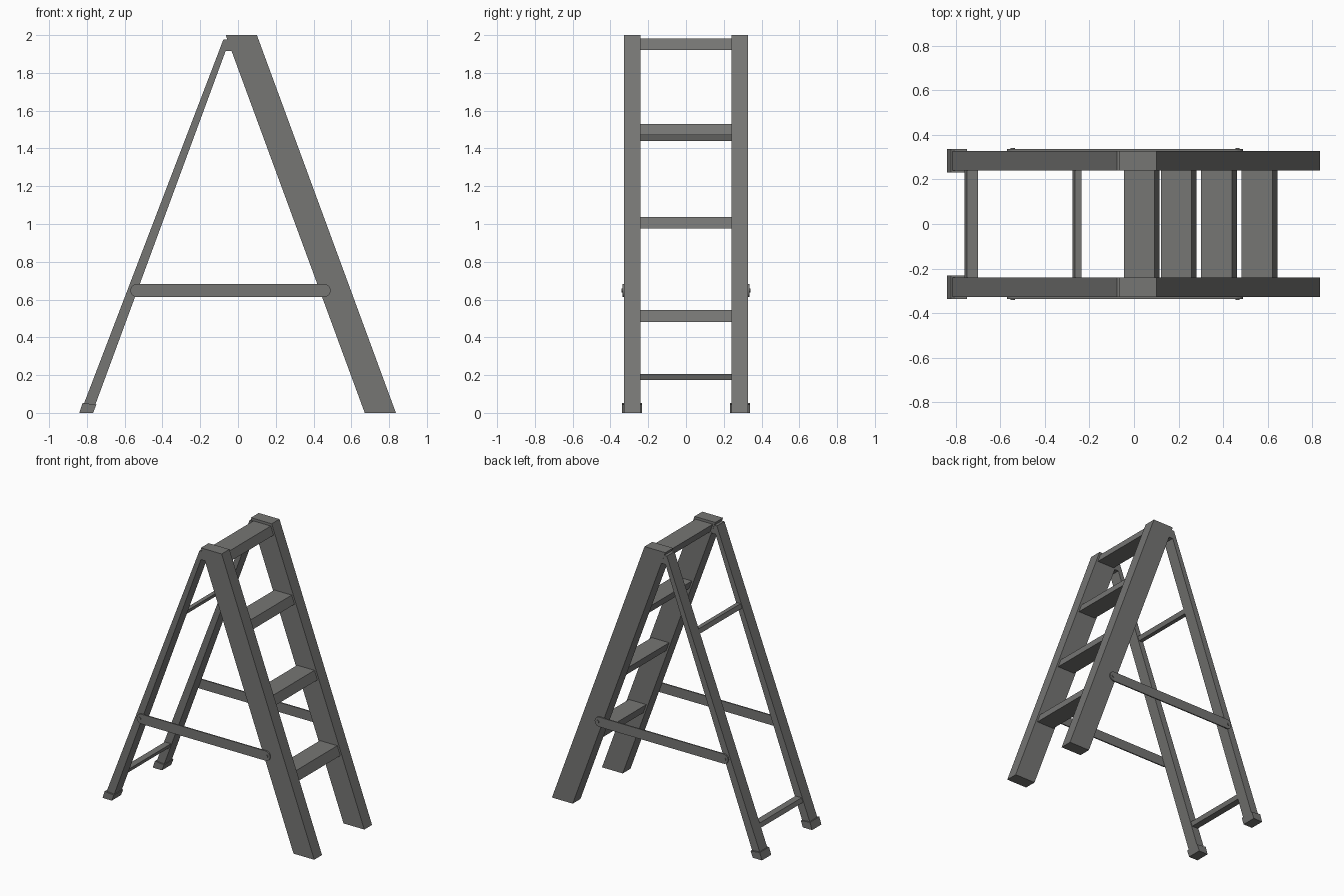
import bpy, bmesh, math

if "Cube" in bpy.data.objects:
    bpy.data.objects.remove(bpy.data.objects["Cube"])

grey = bpy.data.materials.new("dark grey metal")
grey.diffuse_color = (0.18, 0.18, 0.174, 1)
grey.use_nodes = True
grey.node_tree.nodes["Principled BSDF"].inputs["Base Color"].default_value = grey.diffuse_color


def prism(name, pts, y0, y1):
    """Extrude an xz profile from y0 to y1."""
    bm = bmesh.new()
    face = bm.faces.new([bm.verts.new((x, y0, z)) for x, z in pts])
    ext = bmesh.ops.extrude_face_region(bm, geom=[face])
    verts = [g for g in ext["geom"] if isinstance(g, bmesh.types.BMVert)]
    bmesh.ops.translate(bm, verts=verts, vec=(0, y1 - y0, 0))
    bmesh.ops.recalc_face_normals(bm, faces=bm.faces)
    me = bpy.data.meshes.new(name)
    bm.to_mesh(me)
    bm.free()
    ob = bpy.data.objects.new(name, me)
    bpy.context.collection.objects.link(ob)
    me.materials.append(grey)
    return ob


def pair(name, pts, y0, y1):
    prism(name + "_back", pts, y0, y1)
    prism(name + "_front", pts, -y1, -y0)


def arc(cx, cz, r, a0, a1, n):
    return [(cx + r * math.cos(math.radians(a0 + (a1 - a0) * i / n)),
             cz + r * math.sin(math.radians(a0 + (a1 - a0) * i / n))) for i in range(n + 1)]


# Edges of the sloping rails and rear legs, as x at height z
def rail_back(z): return -0.065 + 0.368 * (2 - z)
def rail_front(z): return 0.10 + 0.368 * (2 - z)
def leg_left(z): return -0.076 - 0.383 * (1.98 - z)
def leg_right(z): return leg_left(z) + 0.063 - 0.0145 * z


# Climbing side rails
pair("side_rail", [(rail_back(0), 0), (rail_front(0), 0), (0.10, 2), (-0.065, 2)], 0.24, 0.328)

# Steps, sheared to follow the rails
for i, (z0, z1) in enumerate([(0.48, 0.545), (0.975, 1.038), (1.47, 1.53), (1.922, 1.982)]):
    prism(f"step_{i + 1}", [(rail_back(z0) + 0.013, z0), (rail_front(z0) - 0.014, z0),
                            (rail_front(z1) - 0.014, z1), (rail_back(z1) + 0.013, z1)], -0.242, 0.242)

# Tapered rear legs and their hinge blocks
pair("rear_leg", [(leg_left(0.02), 0.02), (leg_right(0.02), 0.02),
                  (leg_right(1.95), 1.95), (leg_left(1.95), 1.95)], 0.241, 0.327)
pair("hinge", [(-0.101, 1.915), (-0.034, 1.915), (-0.05, 1.978), (-0.077, 1.978)], 0.241, 0.327)

# Rear rungs
for name, z0, z1 in [("lower_rear_rung", 0.175, 0.205), ("upper_rear_rung", 1.44, 1.47)]:
    prism(name, [(leg_left(z0) + 0.006, z0), (leg_right(z0) - 0.006, z0),
                 (leg_right(z1) - 0.006, z1), (leg_left(z1) + 0.006, z1)], -0.242, 0.242)

# Rubber feet
pair("foot", [(-0.84, 0), (-0.767, 0), (-0.75, 0.044), (-0.823, 0.052)], 0.232, 0.338)

# Spreader braces with rounded ends, and rivets
pair("spreader_brace", arc(0.455, 0.648, 0.035, -90, 90, 10) + arc(-0.535, 0.648, 0.035, 90, 270, 10),
     0.328, 0.337)
for name, x in [("leg_rivet", -0.545), ("rail_rivet", 0.465)]:
    pair(name, arc(x, 0.648, 0.01, 0, 337.5, 15), 0.33, 0.342)
